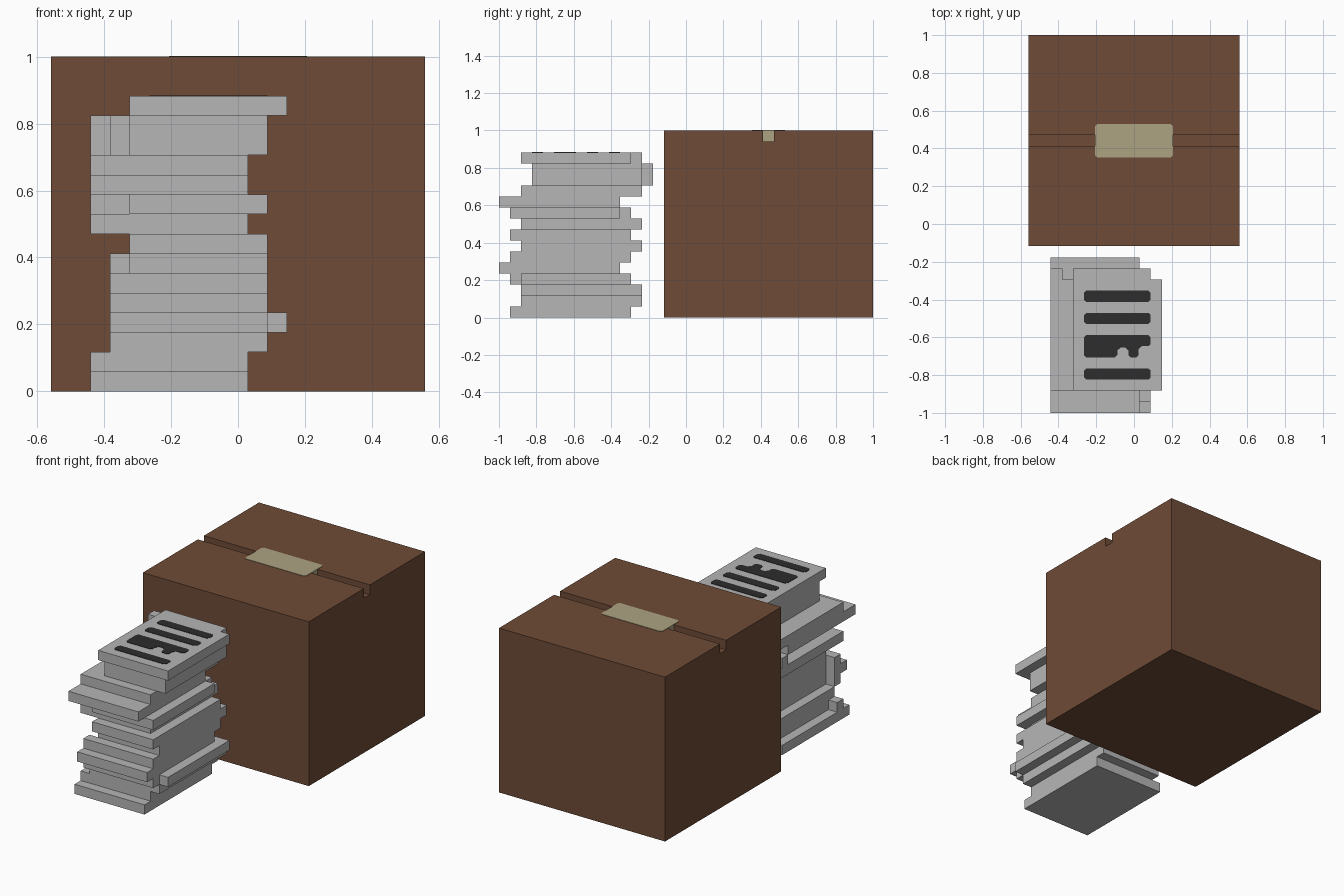
import bpy
import bmesh
from mathutils import Vector

cube = bpy.data.objects.get("Cube")
if cube:
    bpy.data.objects.remove(cube, do_unlink=True)

U = 1 / 17  # one grid step; the whole model is 34 steps deep


def material(name, rgb):
    m = bpy.data.materials.new(name)
    m.use_nodes = True
    m.diffuse_color = (*rgb, 1)
    bsdf = m.node_tree.nodes["Principled BSDF"]
    bsdf.inputs["Base Color"].default_value = (*rgb, 1)
    bsdf.inputs["Roughness"].default_value = 0.9
    return m


BROWN = material("cardboard brown", (0.156, 0.070, 0.037))
PAPER = material("paper grey", (0.468, 0.468, 0.468))
INK = material("ink black", (0.026, 0.026, 0.026))
TAPE = material("tape beige", (0.423, 0.366, 0.223))


def prism(name, outline, lo, hi, mat, along="z"):
    """Extrude a 2D outline (grid steps) from lo to hi along z (xy outline) or x (yz outline)."""
    def place(p, h):
        return Vector((p[0], p[1], h) if along == "z" else (h, p[0], p[1])) * U
    bm = bmesh.new()
    face = bm.faces.new([bm.verts.new(place(p, lo)) for p in outline])
    out = bmesh.ops.extrude_face_region(bm, geom=[face])
    shift = place((0, 0), hi - lo)
    bmesh.ops.translate(bm, vec=shift, verts=[v for v in out["geom"] if isinstance(v, bmesh.types.BMVert)])
    bmesh.ops.recalc_face_normals(bm, faces=bm.faces)
    me = bpy.data.meshes.new(name)
    bm.to_mesh(me)
    bm.free()
    me.materials.append(mat)
    ob = bpy.data.objects.new(name, me)
    bpy.context.collection.objects.link(ob)
    return ob


def stepped(rows):
    """Outline of touching rows (y0, y1, x0, x1) listed from front to back."""
    right = [p for y0, y1, x0, x1 in rows for p in ((x1, y0), (x1, y1))]
    left = [p for y0, y1, x0, x1 in reversed(rows) for p in ((x0, y1), (x0, y0))]
    pts = []
    for p in right + left:
        if not pts or p != pts[-1]:
            pts.append(p)
    return pts


def clipped(x0, x1, y0, y1, c=0.2):
    """Rectangle with small clipped corners."""
    return [(x0 + c, y0), (x1 - c, y0), (x1, y0 + c), (x1, y1 - c),
            (x1 - c, y1), (x0 + c, y1), (x0, y1 - c), (x0, y0 + c)]


# Cardboard box with a seam groove across the lid
prism("cardboard_box",
      [(-2, 0), (17, 0), (17, 17), (8, 17), (8, 16), (7, 16), (7, 17), (-2, 17)],
      -9.5, 9.5, BROWN, along="x")

# Tape over the seam: a filler in the groove and a thin strip on the lid
prism("tape_filler", [(7, 16), (8, 16), (8, 17), (7, 17)], -3.5, 3.5, TAPE, along="x")
prism("tape_strip", clipped(-3.5, 3.5, 6, 9), 17, 17.04, TAPE)

# Paper stack, bottom to top: thickness, then rows (y0, y1, x0, x1)
sheets = [
    (1, [(-16, -5, -7.5, 0.5)]),
    (1, [(-15, -14, -7.5, 0.5), (-14, -4, -6.5, 0.5)]),
    (1, [(-15, -4, -6.5, 1.5)]),
    (1, [(-16, -15, -6.5, 1.5), (-15, -5, -5.5, 2.5)]),
    (1, [(-17, -15, -6.5, 1.5), (-15, -6, -5.5, 1.5)]),
    (1, [(-16, -15, -6.5, 1.5), (-15, -5, -5.5, 1.5)]),
    (1, [(-15, -5, -5.5, 1.5), (-5, -4, -6.5, 1.5)]),
    (1, [(-16, -5, -5.5, 1.5)]),
    (1, [(-15, -4, -7.5, 0.5)]),
    (1, [(-16, -6, -5.5, 1.5), (-6, -5, -7.5, 0.5)]),
    (1, [(-17, -6, -7.5, 0.5)]),
    (1, [(-15, -4, -7.5, 0.5)]),
    (2, [(-14, -5, -5.5, 1.5), (-5, -4, -6.5, 1.5), (-4, -3, -7.5, 0.5)]),
    (1, [(-15, -5, -5.5, 2.5), (-5, -4, -5.5, 1.5)]),
]
z = 0
for i, (thick, rows) in enumerate(sheets, 1):
    prism(f"paper_bundle_{i:02d}", stepped(rows), z, z + thick, PAPER)
    z += thick

# Printed lines on the top page
for i, y in enumerate((-14, -9, -7), 1):
    prism(f"printed_line_{i}", clipped(-4.5, 1.5, y, y + 1), z, z + 0.04, INK)

# Printed block: a line with a thick left part and a small foot
prism("printed_block",
      [(-4.3, -12), (-1.7, -12), (-1.5, -11.8), (-1.5, -11.4), (-1.2, -11.1),
       (-0.8, -11.1), (-0.5, -11.4), (-0.5, -11.8), (-0.3, -12), (0.2, -12),
       (0.4, -11.8), (0.4, -11.3), (0.7, -11), (1.3, -11), (1.5, -10.8),
       (1.5, -10.2), (1.3, -10), (-4.3, -10), (-4.5, -10.2), (-4.5, -11.8)],
      z, z + 0.04, INK)
